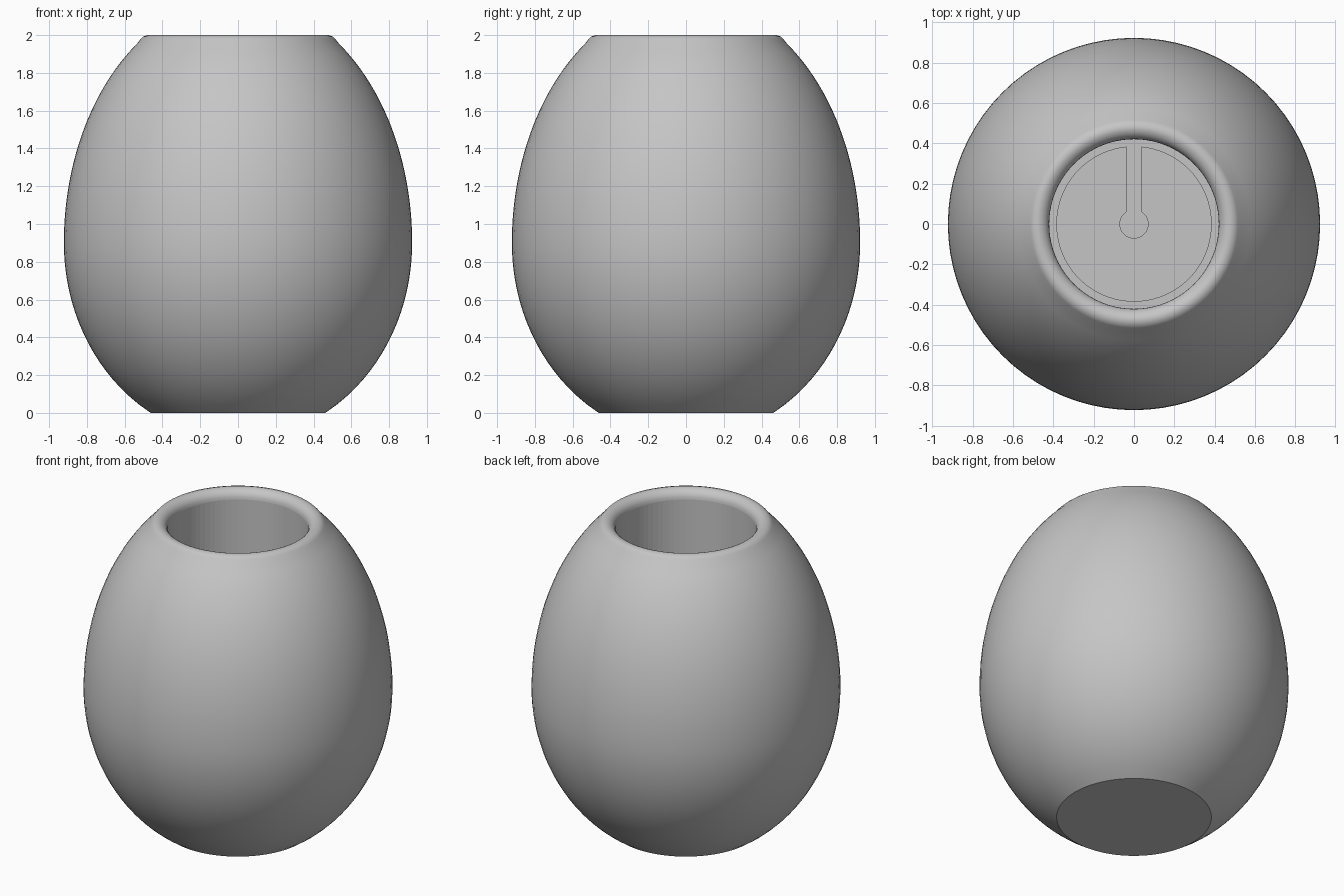
import bpy, bmesh
from math import sin, cos, pi, sqrt, asin, atan2, radians

if "Cube" in bpy.data.objects:
    bpy.data.objects.remove(bpy.data.objects["Cube"], do_unlink=True)

SEGMENTS = 80
HOLE, FLOOR, MID, WIDE = 0.42, 0.15, 0.9, 0.922

grey = bpy.data.materials.new("stone_grey")
grey.use_nodes = True
grey.diffuse_color = (0.56, 0.56, 0.56, 1)
grey.node_tree.nodes["Principled BSDF"].inputs["Base Color"].default_value = grey.diffuse_color


def add_object(name, bm):
    bmesh.ops.recalc_face_normals(bm, faces=bm.faces)
    mesh = bpy.data.meshes.new(name)
    bm.to_mesh(mesh)
    bm.free()
    mesh.materials.append(grey)
    obj = bpy.data.objects.new(name, mesh)
    bpy.context.collection.objects.link(obj)
    return obj


def egg_radius(z):
    half = 1.04 if z < MID else 1.295
    return WIDE * sqrt(1 - ((z - MID) / half) ** 2)


# Egg profile from the base up, over the rounded rim, and down the bore
profile = [(egg_radius(1.955 * i / 44), 1.955 * i / 44) for i in range(45)]
profile += [(0.515, 1.98), (0.502, 1.993), (0.48, 2.0)]
profile += [(0.48 - 0.06 * sin(a), 1.94 + 0.06 * cos(a))
            for a in (radians(15 * i) for i in range(1, 7))]
profile.append((HOLE, FLOOR))

bm = bmesh.new()
rings = [[bm.verts.new((r * cos(2 * pi * k / SEGMENTS), r * sin(2 * pi * k / SEGMENTS), z))
          for k in range(SEGMENTS)] for r, z in profile]
for n, (low, high) in enumerate(zip(rings, rings[1:])):
    for k in range(SEGMENTS):
        j = (k + 1) % SEGMENTS
        face = bm.faces.new((low[k], low[j], high[j], high[k]))
        face.smooth = n < len(rings) - 2      # the bore wall stays faceted
bm.faces.new(rings[0])
bm.faces.new(rings[-1])
add_object("egg_vase_body", bm)

# Raised floor plate with a keyhole channel running to the back
OUTER, HUB, SLOT = 0.385, 0.07, 0.037


def arc(radius, start, end, steps):
    return [(radius * cos(start + (end - start) * i / steps),
             radius * sin(start + (end - start) * i / steps)) for i in range(steps + 1)]


gap_out, gap_hub = asin(SLOT / OUTER), asin(SLOT / HUB)
outline = arc(OUTER, pi / 2 + gap_out, 2.5 * pi - gap_out, 72)
outline += arc(HUB, 2.5 * pi - gap_hub, pi / 2 + gap_hub, 32)

bm = bmesh.new()
base = bm.faces.new([bm.verts.new((x, y, FLOOR)) for x, y in outline])
top = bmesh.ops.extrude_face_region(bm, geom=[base], use_keep_orig=True)
bmesh.ops.translate(bm, vec=(0, 0, 0.03),
                    verts=[v for v in top["geom"] if isinstance(v, bmesh.types.BMVert)])
add_object("floor_plate", bm)
